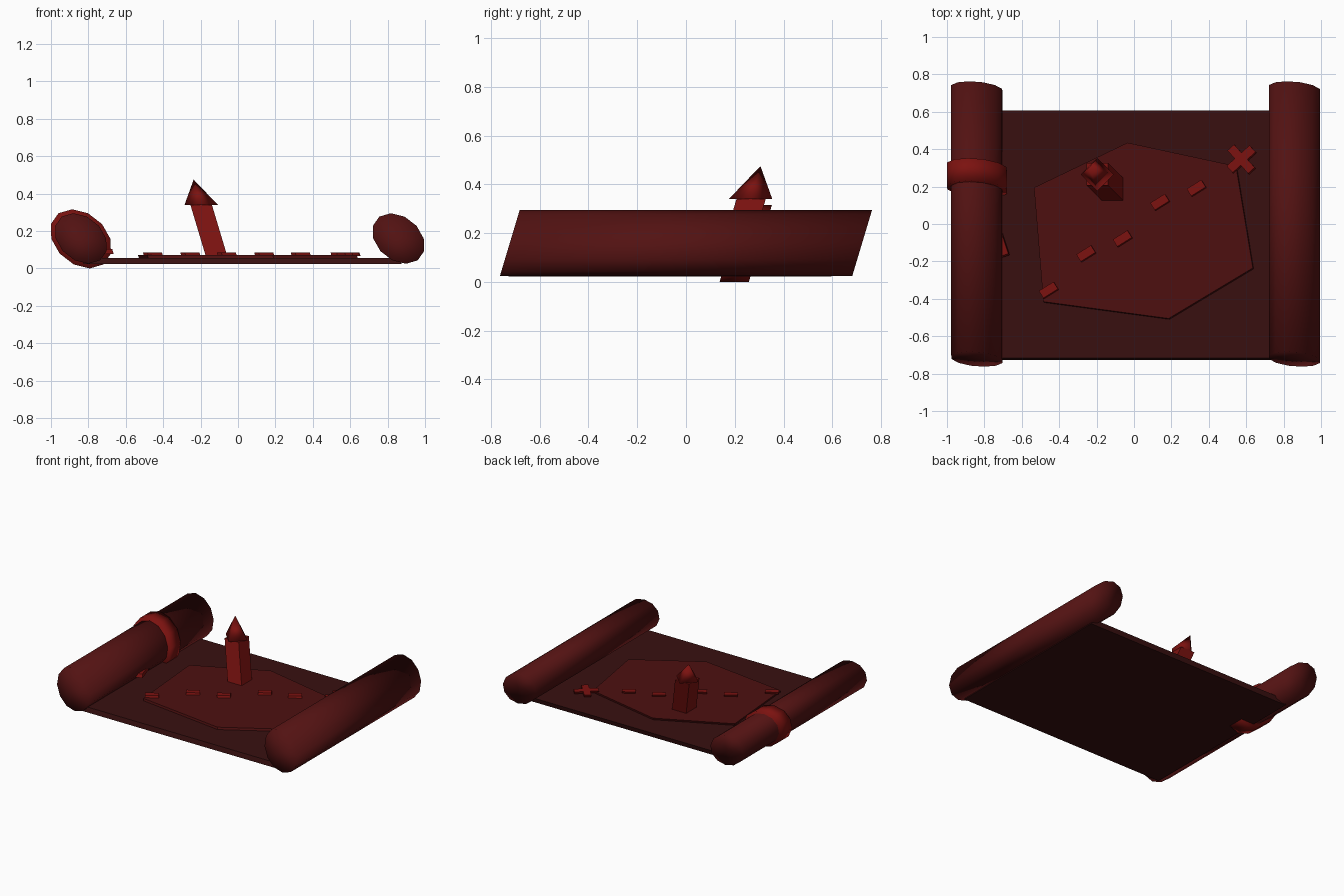
import bpy, bmesh, math
from mathutils import Matrix

cube = bpy.data.objects.get("Cube")
if cube:
    bpy.data.objects.remove(cube)

LEAN = 0.3  # everything leans towards -x and +y as it rises


def material(name, rgb):
    m = bpy.data.materials.new(name)
    m.use_nodes = True
    m.diffuse_color = (*rgb, 1)
    m.node_tree.nodes["Principled BSDF"].inputs["Base Color"].default_value = (*rgb, 1)
    return m


SHEET = material("dark parchment", (0.04, 0.005, 0.005))
LAND = material("land red", (0.075, 0.005, 0.005))
ROLL = material("rolled parchment", (0.085, 0.006, 0.006))
RED = material("bright red", (0.2, 0.006, 0.005))


def finish(name, bm, loc, mat, smooth=False):
    """Lean the mesh about its own origin and place it."""
    for v in bm.verts:
        v.co.x -= LEAN * v.co.z
        v.co.y += LEAN * v.co.z
    bmesh.ops.recalc_face_normals(bm, faces=bm.faces)
    for f in bm.faces:
        f.smooth = smooth
    me = bpy.data.meshes.new(name)
    bm.to_mesh(me)
    bm.free()
    me.materials.append(mat)
    ob = bpy.data.objects.new(name, me)
    ob.location = loc
    bpy.context.collection.objects.link(ob)


def box(name, loc, size, mat, turn=0):
    bm = bmesh.new()
    bmesh.ops.create_cube(bm, size=1)
    bmesh.ops.scale(bm, vec=size, verts=bm.verts)
    bmesh.ops.rotate(bm, verts=bm.verts, matrix=Matrix.Rotation(math.radians(turn), 3, 'Z'))
    finish(name, bm, loc, mat)


def tube(name, loc, radius, length, mat):
    bm = bmesh.new()
    bmesh.ops.create_cone(bm, cap_ends=True, cap_tris=True, segments=12,
                          radius1=radius, radius2=radius, depth=length)
    bmesh.ops.rotate(bm, verts=bm.verts, matrix=Matrix.Rotation(math.pi / 2, 3, 'X'))
    finish(name, bm, loc, mat, smooth=True)


# Parchment sheet and its two rolled ends
box("sheet", (0.02, -0.06, 0.04), (1.7, 1.325, 0.034), SHEET)
tube("left_roll", (0.858, 0, 0.16), 0.135, 1.445, ROLL)
tube("right_roll", (-0.84, 0, 0.16), 0.135, 1.445, ROLL)

# Ribbon band and its loose tail
tube("ribbon_band", (-0.84, 0.245, 0.158), 0.158, 0.12, RED)
box("ribbon_tail", (-0.745, -0.04, 0.09), (0.07, 0.28, 0.025), RED, 18)

# Raised land patch
bm = bmesh.new()
outline = [(-0.03, 0.43), (0.55, 0.305), (0.64, -0.24), (0.19, -0.51), (-0.48, -0.42), (-0.53, 0.19)]
base = bm.faces.new([bm.verts.new((x, y, 0)) for x, y in outline])
top = bmesh.ops.extrude_face_region(bm, geom=[base])["geom"]
bmesh.ops.translate(bm, vec=(0, 0, 0.016),
                    verts=[g for g in top if isinstance(g, bmesh.types.BMVert)])
finish("land", bm, (0, 0, 0.056), LAND)

# Dashed trail and cross
trail = [(-0.455, -0.355), (-0.255, -0.16), (-0.06, -0.08), (0.14, 0.115), (0.335, 0.19)]
for i, (x, y) in enumerate(trail):
    box(f"trail_dash_{i + 1}", (x, y, 0.077), (0.092, 0.045, 0.018), RED, 32)
for i, turn in enumerate((42, -48)):
    box(f"cross_bar_{i + 1}", (0.575, 0.345, 0.076), (0.165, 0.048, 0.018), RED, turn)

# Tower with a pointed roof
box("tower", (-0.155, 0.225, 0.2), (0.115, 0.12, 0.28), RED)
bm = bmesh.new()
bmesh.ops.create_cone(bm, cap_ends=True, segments=4, radius1=0.089, radius2=0, depth=0.135)
finish("tower_roof", bm, (-0.217, 0.285, 0.4075), RED, smooth=True)
